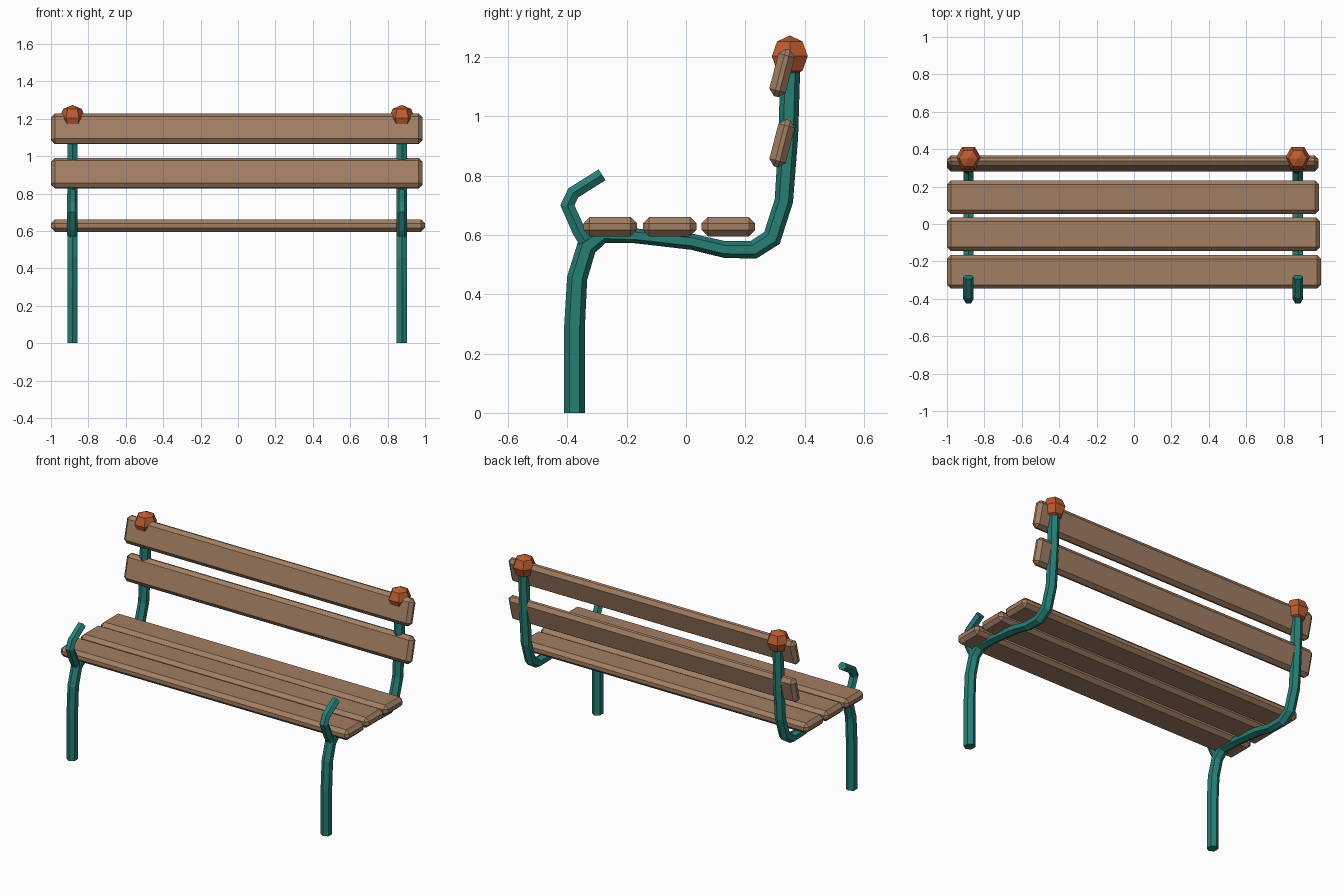
import bpy, bmesh
from math import sin, cos, pi, radians
from mathutils import Vector

if "Cube" in bpy.data.objects:
    bpy.data.objects.remove(bpy.data.objects["Cube"])


def material(name, rgb):
    m = bpy.data.materials.new(name)
    m.diffuse_color = (*rgb, 1)
    m.use_nodes = True
    m.node_tree.nodes["Principled BSDF"].inputs["Base Color"].default_value = m.diffuse_color
    return m


WOOD = material("wood", (0.36, 0.21, 0.125))
TEAL = material("teal_metal", (0.02, 0.21, 0.18))
ORANGE = material("orange_metal", (0.5, 0.105, 0.03))


def finish(bm, name, mat, loc=(0, 0, 0), tilt=0):
    bmesh.ops.recalc_face_normals(bm, faces=bm.faces)
    mesh = bpy.data.meshes.new(name)
    bm.to_mesh(mesh)
    bm.free()
    mesh.materials.append(mat)
    ob = bpy.data.objects.new(name, mesh)
    ob.location = loc
    ob.rotation_euler.x = tilt
    bpy.context.collection.objects.link(ob)
    return ob


def tube(name, x, path, half_x, turn=0):
    """Six-sided pipe along (y, z, radius) points."""
    bm = bmesh.new()
    pts = [Vector(p[:2]) for p in path]
    rings = []
    for i, p in enumerate(pts):
        dirs = []
        if i > 0:
            dirs.append((p - pts[i - 1]).normalized())
        if i < len(pts) - 1:
            dirs.append((pts[i + 1] - p).normalized())
        t = sum(dirs, Vector((0, 0))).normalized()
        n = Vector((-t.y, t.x)) / t.dot(dirs[0])
        ring = []
        for k in range(6):
            a = k * pi / 3 + turn
            q = p + n * path[i][2] * cos(a)
            ring.append(bm.verts.new((x + half_x * sin(a), q.x, q.y)))
        rings.append(ring)
    for a, b in zip(rings, rings[1:]):
        for k in range(6):
            bm.faces.new((a[k], a[k - 1], b[k - 1], b[k]))
    bm.faces.new(rings[0])
    bm.faces.new(rings[-1])
    return finish(bm, name, TEAL)


def slat(name, y, z, width, thick, tilt=0, x0=-1.0, x1=0.99):
    """Plank with chamfered edges."""
    bm = bmesh.new()
    bmesh.ops.create_cube(bm, size=1)
    bmesh.ops.scale(bm, vec=(x1 - x0, width, thick), verts=bm.verts)
    bmesh.ops.bevel(bm, geom=bm.edges[:], offset=0.021, segments=1,
                    affect='EDGES', profile=0.5)
    return finish(bm, name, WOOD, ((x0 + x1) / 2, y, z), tilt)


# Seat and backrest planks
for i, (y, x1) in enumerate(((-0.256, 1.0), (-0.055, 0.995), (0.143, 0.99))):
    slat(f"seat_slat_{i + 1}", y, 0.628, 0.18, 0.065, x1=x1)
for i, z in enumerate((0.909, 1.146)):
    slat(f"back_slat_{i + 1}", 0.324, z, 0.164, 0.057, radians(90 - 14.5), x1=0.987)

# Front leg, seat rail and back post are one bent pipe per side
FRAME = [(-0.376, 0, 0.035), (-0.376, 0.29, 0.035), (-0.367, 0.455, 0.034),
         (-0.335, 0.56, 0.033), (-0.28, 0.602, 0.028), (-0.17, 0.597, 0.025),
         (0.02, 0.577, 0.027), (0.13, 0.551, 0.028), (0.228, 0.55, 0.03),
         (0.29, 0.59, 0.031), (0.33, 0.715, 0.031), (0.345, 0.93, 0.033),
         (0.352, 1.19, 0.034)]
ARM = [(-0.338, 0.575, 0.026), (-0.362, 0.615, 0.026), (-0.4, 0.7, 0.025),
       (-0.38, 0.742, 0.025), (-0.283, 0.803, 0.025)]

for side, x in (("left", -0.885), ("right", 0.876)):
    tube(f"{side}_leg_and_post", x, FRAME, 0.032)
    tube(f"{side}_armrest", x, ARM, 0.028, pi / 6)
    # Faceted ball on top of the post
    bm = bmesh.new()
    bmesh.ops.create_uvsphere(bm, u_segments=6, v_segments=4, radius=0.07)
    for v in bm.verts:
        v.co = Vector((-v.co.y, v.co.x, v.co.z))
    finish(bm, f"{side}_finial", ORANGE, (x, 0.35, 1.203))
